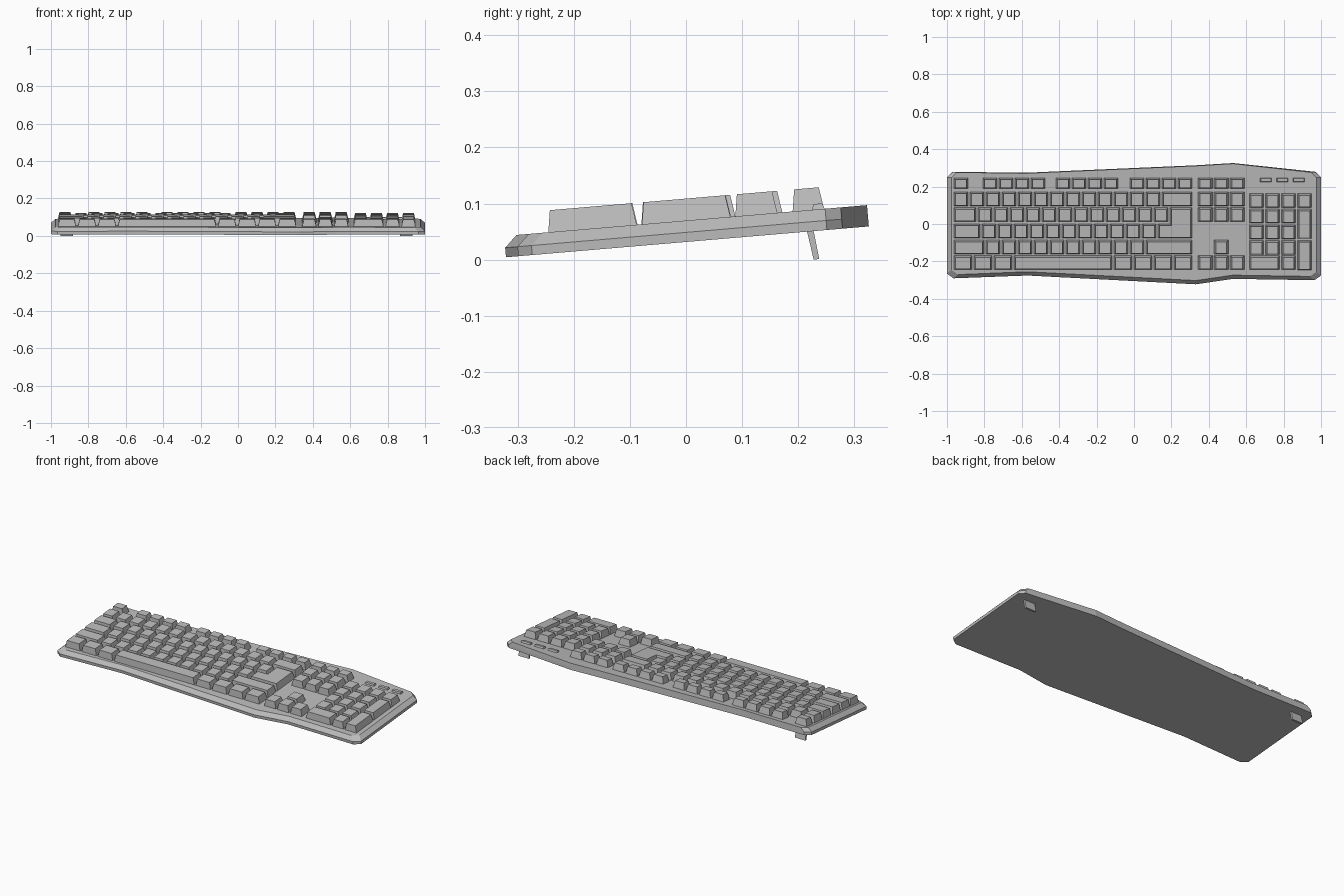
import bpy, bmesh, math

cube = bpy.data.objects.get("Cube")
if cube:
    bpy.data.objects.remove(cube, do_unlink=True)

TILT = math.atan(0.085)
LIFT = 0.0315      # underside height at y = 0
DECK = 0.038       # case thickness
CAP = 0.039        # key height above the deck
U = 0.0856         # one key unit
GAP = 0.010

grey = bpy.data.materials.new("plain grey")
grey.use_nodes = True
COLOUR = (0.5, 0.5, 0.5, 1)
grey.diffuse_color = COLOUR
grey.node_tree.nodes["Principled BSDF"].inputs["Base Color"].default_value = COLOUR


def finish(name, bm):
    """Turn a bmesh into an object lying in the tilted frame of the case."""
    bmesh.ops.recalc_face_normals(bm, faces=bm.faces)
    mesh = bpy.data.meshes.new(name)
    bm.to_mesh(mesh)
    bm.free()
    mesh.materials.append(grey)
    obj = bpy.data.objects.new(name, mesh)
    obj.location.z = LIFT
    obj.rotation_euler.x = TILT
    bpy.context.collection.objects.link(obj)
    return obj


def loft(bm, rings):
    """Skin a stack of matching closed rings and cap both ends."""
    loops = [[bm.verts.new(p) for p in ring] for ring in rings]
    n = len(loops[0])
    for low, high in zip(loops, loops[1:]):
        for i in range(n):
            j = (i + 1) % n
            bm.faces.new((low[i], low[j], high[j], high[i]))
    bm.faces.new(loops[0][::-1])
    bm.faces.new(loops[-1])


def rect(x0, x1, y0, y1, z, dx=0.0, dy=0.0):
    return [(x0 + dx, y0 + dy, z), (x1 - dx, y0 + dy, z),
            (x1 - dx, y1 - dy, z), (x0 + dx, y1 - dy, z)]


def key(bm, x0, x1, y0, y1):
    """Tapered key cap."""
    loft(bm, [rect(x0, x1, y0, y1, DECK - 0.003),
              rect(x0, x1, y0, y1, DECK),
              rect(x0, x1, y0, y1, DECK + CAP, 0.009, 0.006)])


def key_row(name, x, y, widths, depth=0.075):
    """Row of keys from x to the right; a negative width leaves a space."""
    bm = bmesh.new()
    for w in widths:
        if w > 0:
            key(bm, x + GAP / 2, x + w * U - GAP / 2, y - depth / 2, y + depth / 2)
        x += abs(w) * U
    return finish(name, bm)


# Case: bent outline, bevelled along the front and sides, upright at the back
outline = [(-1, -0.265), (-0.965, -0.29), (-0.57, -0.275), (0.33, -0.322),
           (0.53, -0.293), (0.965, -0.30), (1, -0.275), (1, 0.252),
           (0.97, 0.28), (0.53, 0.327), (0.33, 0.315), (-0.58, 0.275),
           (-0.97, 0.28), (-1, 0.252)]


def inset(x, y):
    side = math.copysign(0.024, x) if abs(x) > 0.9 else 0
    return x - side, y + (0.022 if y < 0 else 0)


case = bmesh.new()
loft(case, [[(x, y, 0) for x, y in outline],
            [(x, y, 0.017) for x, y in outline],
            [(*inset(x, y), DECK) for x, y in outline]])
finish("case", case)

# Main key block
LEFT = -0.968
ROWS = [0.138, 0.054, -0.034, -0.121, -0.204]
key_row("function_keys", LEFT, 0.222,
        [1, -0.82] + [1] * 4 + [-0.55] + [1] * 4 + [-0.63] + [1] * 4, 0.056)
key_row("number_keys", LEFT, ROWS[0], [1] * 13 + [2])
key_row("upper_letter_keys", LEFT, ROWS[1], [1.5] + [1] * 12)
key_row("middle_letter_keys", LEFT, ROWS[2], [1.75] + [1] * 11)
key_row("lower_letter_keys", LEFT, ROWS[3], [2] + [1] * 10 + [3])
key_row("space_row_keys", LEFT, ROWS[4], [1.25] * 3 + [6.25] + [1.25] * 4)

# L-shaped enter key
RIGHT = LEFT + 15 * U - GAP / 2


def enter_ring(z, dx, dy):
    a, b = RIGHT - 2.25 * U + GAP + dx, RIGHT - 1.5 * U + GAP + dx
    low, mid, top = ROWS[2] - 0.0375 + dy, ROWS[2] + 0.0375 - dy, ROWS[1] + 0.0375 - dy
    r = RIGHT - dx
    return [(a, low, z), (r, low, z), (r, top, z), (b, top, z), (b, mid, z), (a, mid, z)]


enter = bmesh.new()
loft(enter, [enter_ring(DECK - 0.003, 0, 0), enter_ring(DECK, 0, 0),
             enter_ring(DECK + CAP, 0.009, 0.006)])
finish("enter_key", enter)

# Navigation and arrow keys
NAV = 0.338
key_row("navigation_top_keys", NAV, 0.222, [1] * 3, 0.056)
for name, y in (("navigation_middle_keys", ROWS[0]), ("navigation_bottom_keys", ROWS[1])):
    key_row(name, NAV, y, [1] * 3)
key_row("arrow_up_key", NAV, ROWS[3], [-1, 1])
key_row("arrow_keys", NAV, ROWS[4], [1] * 3)

# Number pad
PAD = 0.612
PAD_ROWS = [0.129, 0.046, -0.039, -0.124, -0.204]
for i, widths in enumerate(([1] * 4, [1] * 3, [1] * 3, [1] * 3, [2, 1])):
    key_row(f"number_pad_row_{i + 1}", PAD, PAD_ROWS[i], widths)
for name, i in (("plus_key", 1), ("number_pad_enter_key", 3)):
    key_row(name, PAD + 3 * U, (PAD_ROWS[i] + PAD_ROWS[i + 1]) / 2, [1], 0.158)

# Indicator lamps
lamps = bmesh.new()
for x in (0.705, 0.793, 0.881):
    loft(lamps, [rect(x - 0.031, x + 0.031, 0.228, 0.252, DECK - 0.003),
                 rect(x - 0.031, x + 0.031, 0.228, 0.252, DECK + 0.010, 0.004, 0.004)])
finish("indicator_lamps", lamps)

# Fold-out feet, leaning back
for name, x in (("right_foot", -0.915), ("left_foot", 0.90)):
    foot = bmesh.new()
    loft(foot, [rect(x - 0.034, x + 0.034, 0.224, 0.234, -0.0505),
                rect(x - 0.034, x + 0.034, 0.216, 0.228, 0.004)])
    finish(name, foot)
